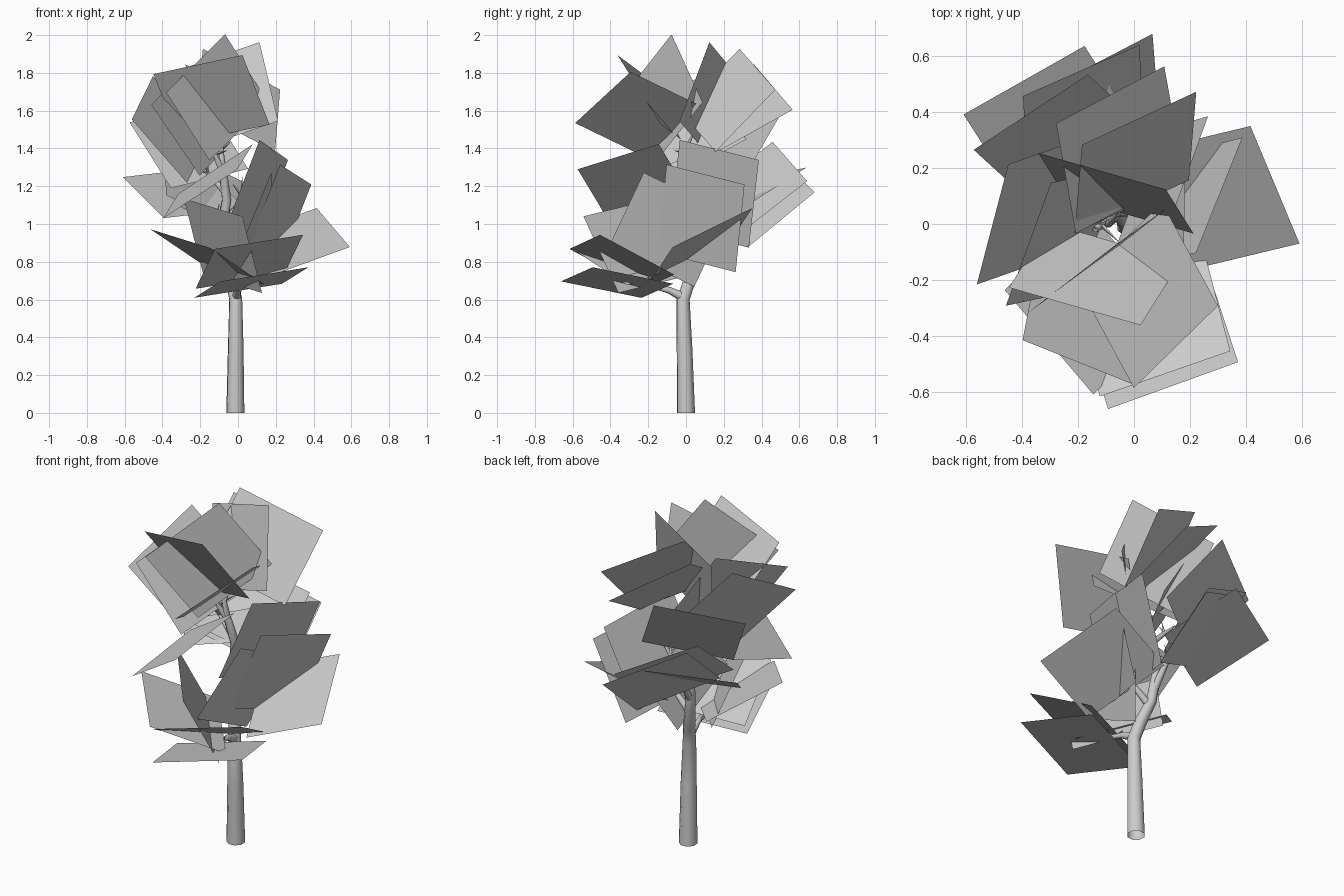
import bpy, bmesh, random
from math import sin, cos, radians, pi
from mathutils import Vector

if "Cube" in bpy.data.objects:
    bpy.data.objects.remove(bpy.data.objects["Cube"])

random.seed(4)


def finish(name, bm):
    bmesh.ops.recalc_face_normals(bm, faces=bm.faces)
    me = bpy.data.meshes.new(name)
    bm.to_mesh(me)
    bm.free()
    ob = bpy.data.objects.new(name, me)
    bpy.context.collection.objects.link(ob)
    return ob


def limb(name, path, sides=8):
    """Open tapered tube through (x, y, z, radius) points."""
    bm = bmesh.new()
    pts = [Vector(p[:3]) for p in path]
    rings = []
    for i, p in enumerate(pts):
        d = (pts[min(i + 1, len(pts) - 1)] - pts[max(i - 1, 0)]).normalized()
        if i == 0 and p.z == 0:
            d = Vector((0, 0, 1))
        a = d.cross(Vector((0.31, 1, 0.17))).normalized()
        b = d.cross(a)
        rings.append([bm.verts.new(p + path[i][3] * (a * cos(t) + b * sin(t)))
                      for t in (2 * pi * k / sides for k in range(sides))])
    for r0, r1 in zip(rings, rings[1:]):
        for k in range(sides):
            j = (k + 1) % sides
            bm.faces.new((r0[k], r0[j], r1[j], r1[k]))
    ob = finish(name, bm)
    bpy.context.view_layer.objects.active = ob
    ob.select_set(True)
    bpy.ops.object.shade_smooth_by_angle(angle=radians(50))
    ob.select_set(False)


def leaf_card(name, x, y, z, az, el, spin, long=0.50, short=0.457):
    """Flat rectangle: centre, facing azimuth / elevation, spin in its plane."""
    az, el, spin = map(radians, (az, el, spin))
    u = Vector((-sin(az), cos(az), 0))
    v = Vector((-sin(el) * cos(az), -sin(el) * sin(az), cos(el)))
    a = (u * cos(spin) + v * sin(spin)) * long / 2
    b = (v * cos(spin) - u * sin(spin)) * short / 2
    c = Vector((x, y, z))
    bm = bmesh.new()
    bm.faces.new([bm.verts.new(c + p) for p in (-a - b, a - b, a + b, b - a)])
    finish(name, bm)


# Trunk, running on into the leaning crown stem
limb("trunk", [(-.014, 0, 0, .05), (-.012, -.008, .35, .043), (-.012, -.015, .6, .036),
               (-.03, .015, .69, .034), (-.07, .06, .82, .029), (-.085, .085, .98, .028),
               (-.06, .06, 1.13, .026), (-.08, .02, 1.28, .022), (-.14, -.02, 1.4, .01)])

# Side branches
limb("low_branch", [(-.01, -.01, .61, .026), (0, -.09, .65, .018), (.03, -.22, .68, .006)])
limb("right_branch", [(-.06, .05, .8, .022), (.03, .04, .88, .015), (.12, .03, .97, .005)])
limb("back_branch", [(-.08, .08, .9, .022), (-.09, .16, 1.02, .015), (-.1, .24, 1.1, .005)])
limb("middle_branch", [(-.08, .085, .98, .022), (.0, .11, 1.1, .016), (.06, .13, 1.22, .006)])
limb("left_branch", [(-.06, .05, 1.16, .02), (-.15, .06, 1.26, .013), (-.22, .08, 1.33, .004)])
limb("top_branch", [(-.08, .02, 1.28, .02), (-.09, .0, 1.4, .013), (-.06, .04, 1.48, .004)])

# Short pointed twigs round the branch ends
ends = [(.01, -.15, .66), (.06, .04, .9), (-.09, .17, 1.03),
        (.02, .12, 1.15), (-.16, .06, 1.27), (-.12, 0, 1.37)]
for i, e in enumerate(ends):
    for k in range(3):
        d = Vector((random.uniform(-1, 1), random.uniform(-1, 1), random.uniform(.2, 1)))
        tip = Vector(e) + d.normalized() * random.uniform(.08, .13)
        limb(f"twig_{i}_{k}", [(*e, .009), (*tip, .001)], 4)

# Large leaf cards: x, y, z, azimuth, elevation, spin
cards = [
    # lower tier
    (.06, -.34, .80, 125, 61, -18), (.07, -.365, .69, 147, 76, -38),
    (-.16, -.275, .825, 18, 62, 25), (-.08, -.26, .885, 34, 25, 12),
    (.295, .09, .905, 249, 58, -51), (.215, .08, 1.03, 154, 17, -76),
    (.10, -.09, .97, 170, 18, 27),
    # middle tier
    (-.285, .345, 1.165, 289, 61, 12), (-.12, .40, 1.13, 321, 40, -34),
    (-.18, .37, 1.19, 318, 42, -34), (-.26, .30, 1.415, 294, 38, 15),
    (-.16, -.28, 1.225, 193, 53, 61), (.10, .15, 1.16, 156, 17, -76),
    # crown
    (-.14, -.18, 1.66, 82, 34, -14), (.05, -.255, 1.58, 180, 48, -54),
    (-.065, .11, 1.675, 249, 15, 19), (-.11, -.115, 1.67, 307, 1, 38),
    (.005, .22, 1.655, 313, 33, -31), (-.05, .265, 1.615, 334, 47, -45),
    (-.36, .05, 1.50, 328, 30, 32), (-.25, -.045, 1.53, 329, 27, 23),
]
for i, c in enumerate(cards):
    leaf_card(f"leaf_card_{i:02d}", *c)
